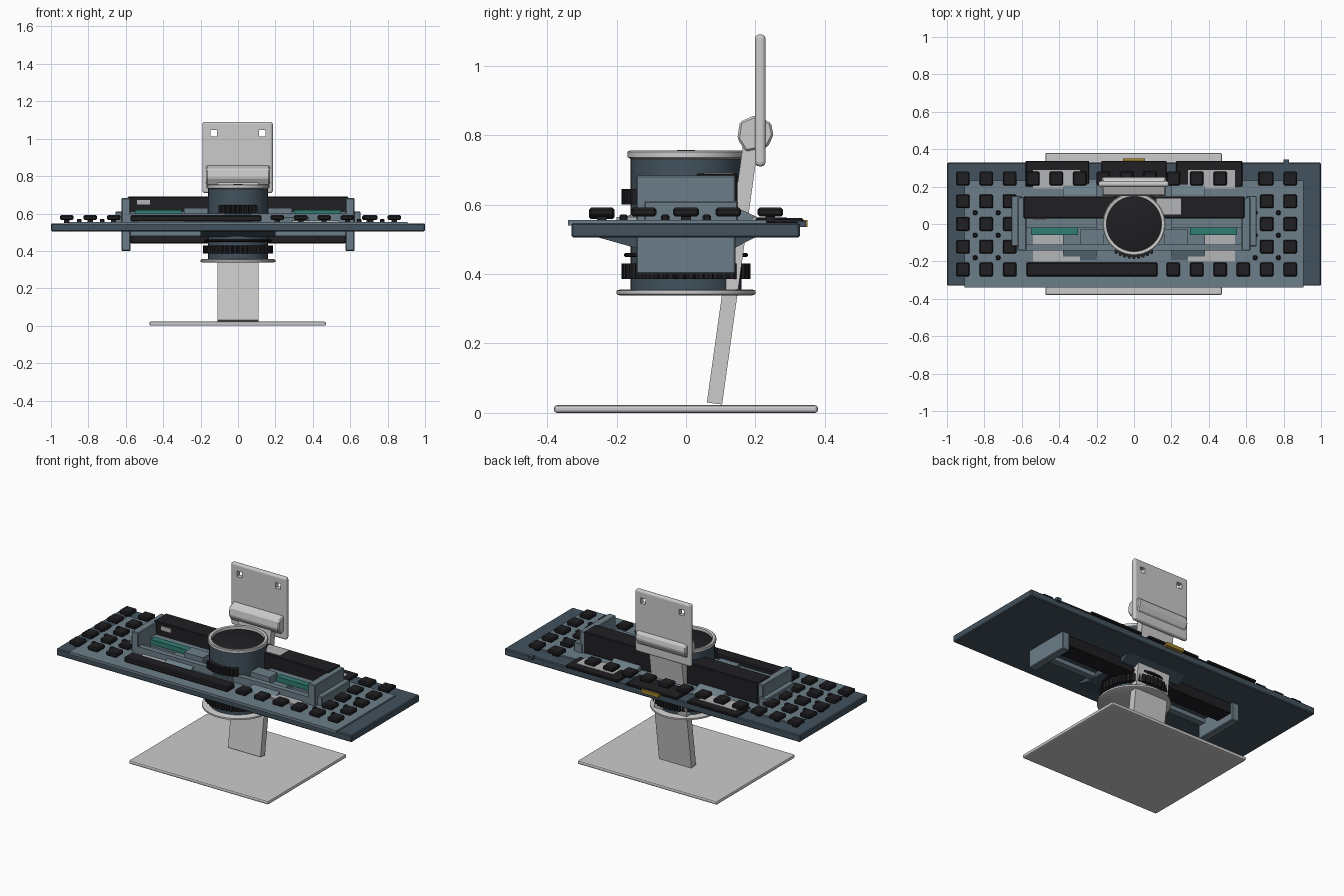
import bpy, bmesh, math
from mathutils import Vector

if "Cube" in bpy.data.objects:
    bpy.data.objects.remove(bpy.data.objects["Cube"])

# ---------- helpers ----------
def mat(name, r, g, b):
    m = bpy.data.materials.new(name)
    m.diffuse_color = (r, g, b, 1)
    m.use_nodes = True
    m.node_tree.nodes["Principled BSDF"].inputs["Base Color"].default_value = m.diffuse_color
    return m

SLATE = mat("slate", 0.055, 0.085, 0.11)
BLUE = mat("blue_grey", 0.15, 0.21, 0.25)
BLACK = mat("black", 0.014, 0.013, 0.016)
TEAL = mat("teal", 0.03, 0.2, 0.17)
LIGHT = mat("light_grey", 0.45, 0.46, 0.47)
AMBER = mat("amber", 0.4, 0.25, 0.03)

def finish(name, bm, m=None, bevel=0, segs=1):
    bmesh.ops.recalc_face_normals(bm, faces=bm.faces)
    me = bpy.data.meshes.new(name)
    bm.to_mesh(me)
    bm.free()
    ob = bpy.data.objects.new(name, me)
    bpy.context.collection.objects.link(ob)
    if m:
        me.materials.append(m)
    if bevel:
        b = ob.modifiers.new("bevel", 'BEVEL')
        b.width, b.segments = bevel, segs
    return ob

def box(name, x, y, z, m=None, bevel=0, segs=1):
    bm = bmesh.new()
    bmesh.ops.create_cube(bm, size=1)
    for v in bm.verts:
        v.co = Vector([(r[0] + r[1]) / 2 + c * (r[1] - r[0]) for c, r in zip(v.co, (x, y, z))])
    return finish(name, bm, m, bevel, segs)

def prism(name, yz, x0, x1, m=None, bevel=0):
    bm = bmesh.new()
    f = bm.faces.new([bm.verts.new((x0, y, z)) for y, z in yz])
    new = bmesh.ops.extrude_face_region(bm, geom=[f])["geom"]
    bmesh.ops.translate(bm, vec=(x1 - x0, 0, 0), verts=[v for v in new if isinstance(v, bmesh.types.BMVert)])
    return finish(name, bm, m, bevel)

def lathe(name, rz, m=None, n=40):
    """Revolve an (r, z) profile around the z axis."""
    bm = bmesh.new()
    rings = [[bm.verts.new((r * math.cos(2 * math.pi * i / n), r * math.sin(2 * math.pi * i / n), z))
              for i in range(n)] for r, z in rz]
    for a, b in zip(rings, rings[1:]):
        for i in range(n):
            j = (i + 1) % n
            bm.faces.new((a[i], a[j], b[j], b[i]))
    bm.faces.new(rings[0])
    bm.faces.new(rings[-1])
    ob = finish(name, bm, m)
    bpy.context.view_layer.objects.active = ob
    ob.select_set(True)
    bpy.ops.object.shade_smooth_by_angle(angle=math.radians(30))
    ob.select_set(False)
    return ob

def knurl(name, z0, z1, teeth, a0=0, a1=360):
    """Toothed band around the barrel, full or partial."""
    pts = []
    for i in range(teeth):
        for k, r in ((0, .173), (.25, .186), (.7, .186), (.95, .173)):
            a = math.radians(a0 + (a1 - a0) * (i + k) / teeth)
            pts.append((r * math.cos(a), r * math.sin(a)))
    if a1 - a0 < 360:
        inner = [(.15 * math.cos(math.radians(a)), .15 * math.sin(math.radians(a)))
                 for a in range(int(a1), int(a0) - 1, -6)]
        pts += inner
    bm = bmesh.new()
    f = bm.faces.new([bm.verts.new((x, y, z0)) for x, y in pts])
    new = bmesh.ops.extrude_face_region(bm, geom=[f])["geom"]
    bmesh.ops.translate(bm, vec=(0, 0, z1 - z0), verts=[v for v in new if isinstance(v, bmesh.types.BMVert)])
    return finish(name, bm, BLACK)

# ---------- stand ----------
box("base_plate", (-.474, .47), (-.38, .38), (0, .022), None, .008, 2)
prism("stand_arm", [(.06, .03), (.104, .024), (.212, .80), (.168, .80)], -.11, .11)
prism("hinge", [(.148, .79), (.172, .752), (.235, .765), (.252, .80), (.245, .835), (.20, .858), (.155, .838)],
      -.17, .17, None, .006)
plate = box("mount_plate", (-.19, .186), (.199, .229), (.71, 1.09), None, .012, 3)
for s in (-1, 1):
    cut = box("hole_cutter", (s * .13 - .017, s * .13 + .017), (.1, .3), (1.013, 1.047))
    cut.hide_render = True
    b = plate.modifiers.new("hole", 'BOOLEAN')
    b.operation, b.solver, b.object = 'DIFFERENCE', 'EXACT', cut
    bpy.context.view_layer.objects.active = plate
    for name in [md.name for md in plate.modifiers]:
        bpy.ops.object.modifier_apply(modifier=name)
    bpy.data.objects.remove(cut)

# ---------- keyboard slab ----------
box("slab", (-1, 1), (-.33, .328), (.505, .547), SLATE, .005)
box("key_deck", (-.905, .905), (-.34, .232), (.54, .556), BLUE)
box("rear_connector", (-.06, .06), (.31, .35), (.535, .556), AMBER)
box("rear_tab", (.80, .83), (.32, .345), (.535, .553), SLATE)
for i, (a, b) in enumerate(((-.58, -.24), (-.175, .175), (.225, .58))):
    box(f"rear_panel_{i}", (a, b), (.20, .338), (.545, .561), BLACK, .004)
for s in (-1, 1):
    for y0, y1 in ((.19, .29), (-.2, -.06)):
        box("metal_plate", sorted((s * .29, s * .54)), (y0, y1), (.55, .564), LIGHT)

# keys: full front and back rows, end blocks between
for c in range(15):
    x = -.915 + .125 * c
    for r in range(5):
        y = -.243 + .1215 * r
        if 1 <= r <= 3 and abs(x) < .66 and c != 12:
            continue
        if c == 12 and 1 <= r <= 3:
            x = .70 - .0
            continue
        if r == 0 and 3 <= c <= 8:
            continue
        box(f"key_{c}_{r}", (x - .036, x + .036), (y - .037, y + .037), (.566, .591), BLACK, .006)
        if r % 2 == 0:
            box(f"key_stem_{c}_{r}", (x - .014, x + .014), (y - .014, y + .014), (.55, .57), BLACK)
box("space_bar", (-.576, .125), (-.28, -.206), (.558, .591), BLACK, .006)

# small posts between the end keys
for x in (-.85, -.727, .647, .772):
    for y in (-.18, -.06, .06):
        box("post", (x - .012, x + .012), (y - .012, y + .012), (.55, .572), BLACK, .005)

# ---------- central housing ----------
for s in (-1, 1):
    box("end_bracket", sorted((s * .575, s * .622)), (-.143, .142), (.40, .683), BLUE, .004)
    box("bracket_flange", sorted((s * .60, s * .655)), (-.12, .15), (.55, .61), BLUE, .004)
    prism("ramp", [(-.205, .55), (-.13, .585), (.16, .585), (.235, .55)], *sorted((s * .2, s * .38)), BLUE)
    box("circuit_strip", sorted((s * .30, s * .55)), (-.06, -.02), (.59, .62), TEAL)
    box("inner_rail", sorted((s * .2, s * .58)), (-.02, .03), (.55, .61), BLUE)
    box("inner_block", sorted((s * .16, s * .29)), (-.11, -.03), (.55, .63), BLUE)
box("rear_bar_upper", (-.59, .59), (.03, .148), (.56, .69), BLACK, .004)
box("front_rail", (-.60, .60), (-.143, -.11), (.55, .60), BLUE)
box("lower_bar", (-.575, .575), (.02, .13), (.44, .506), BLACK, .004)
box("lower_rail", (-.58, .58), (-.13, -.09), (.48, .506), BLUE)
prism("lower_ramp", [(-.255, .506), (.2, .506), (.14, .475), (-.145, .475)], -.2, .2, SLATE)
box("left_label", (-.54, -.47), (.024, .031), (.648, .672), LIGHT)
box("top_label", (.12, .25), (.05, .135), (.685, .692), LIGHT)

# ---------- barrel ----------
lathe("barrel", [(.16, .35), (.16, .737)], SLATE)
lathe("bottom_flange", [(.19, .338), (.2, .342), (.2, .352), (.19, .356)])
lathe("top_ring", [(.148, .725), (.168, .736), (.168, .752), (.163, .755), (.148, .753), (.146, .735)])
lathe("lens", [(.147, .73), (.147, .738), (.11, .748), (.05, .755), (.015, .757)], BLACK)
lathe("thin_ring", [(.175, .449), (.178, .452), (.178, .458), (.175, .461)], BLACK)
knurl("lower_knurl", .385, .43, 40)
knurl("front_knurl", .60, .645, 9, -126, -54)
